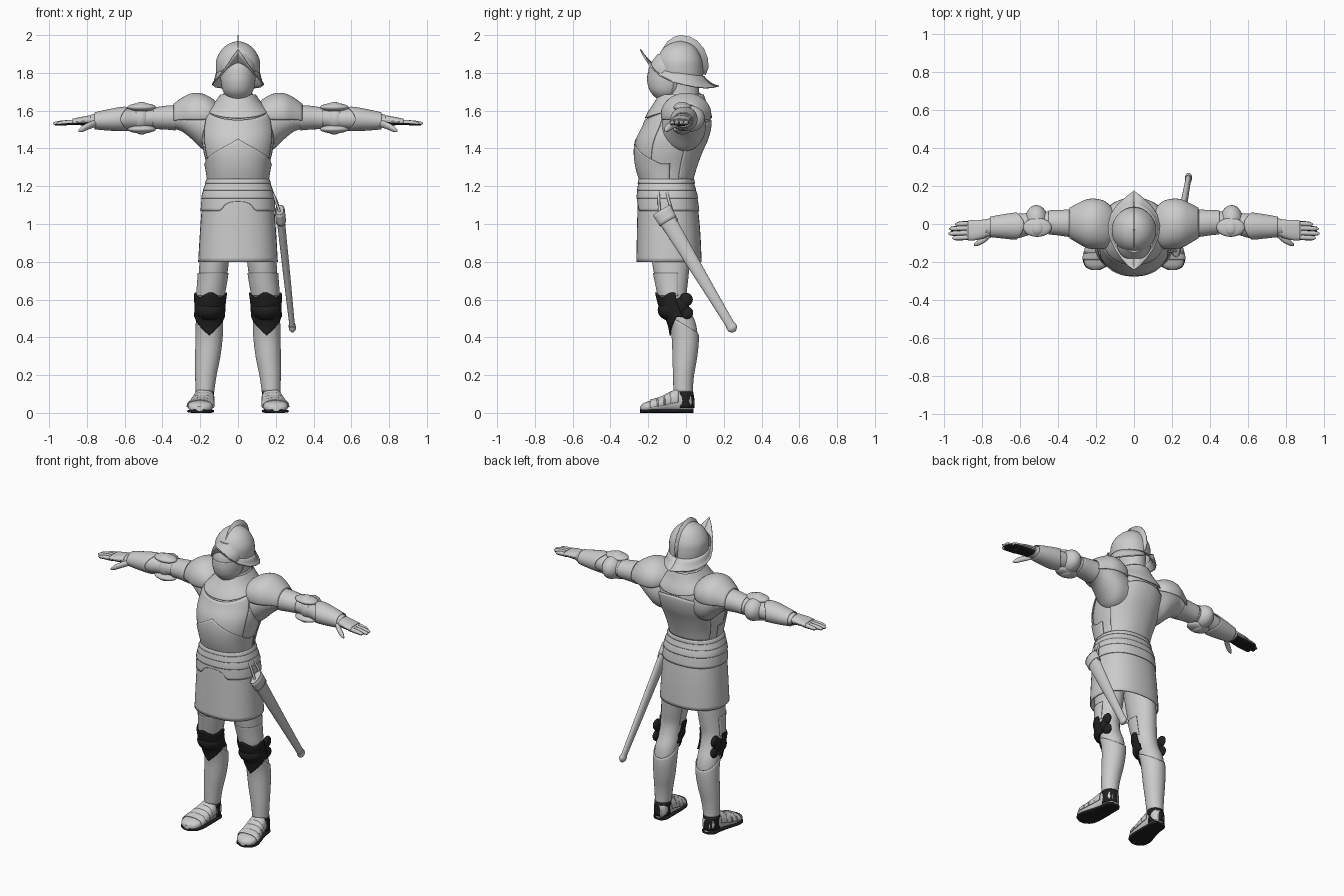
import bpy, bmesh, math
from mathutils import Vector, Matrix

DARK = bpy.data.materials.new("dark_leather")
DARK.diffuse_color = (0.015, 0.015, 0.015, 1)


def finish(name, bm, mirror=False, thick=0, mat=None):
    bmesh.ops.recalc_face_normals(bm, faces=bm.faces)
    for f in bm.faces:
        f.smooth = True
    me = bpy.data.meshes.new(name)
    bm.to_mesh(me)
    bm.free()
    me.set_sharp_from_angle(angle=math.radians(38))
    ob = bpy.data.objects.new(name, me)
    bpy.context.collection.objects.link(ob)
    if thick:
        s = ob.modifiers.new("thickness", 'SOLIDIFY')
        s.thickness, s.offset = thick, 0
    if mirror:
        ob.modifiers.new("mirror", 'MIRROR')
    if mat:
        me.materials.append(mat)
    return ob


def sample(secs, t):
    """Smooth interpolation of cross-sections (t, centre u, v, radius u, v)."""
    i = 0
    while i < len(secs) - 2 and t > secs[i + 1][0]:
        i += 1
    a, b = secs[i], secs[i + 1]
    p, n = secs[max(i - 1, 0)], secs[min(i + 2, len(secs) - 1)]
    h = b[0] - a[0]
    s = min(max((t - a[0]) / h, 0), 1)
    out = []
    for k in range(1, 5):
        m0 = (b[k] - p[k]) / (b[0] - p[0]) * h
        m1 = (n[k] - a[k]) / (n[0] - a[0]) * h
        out.append((2*s**3 - 3*s*s + 1) * a[k] + (s**3 - 2*s*s + s) * m0
                   + (3*s*s - 2*s**3) * b[k] + (s**3 - s*s) * m1)
    return out


def skin(name, secs, axis='z', lo=None, hi=None, a0=-180, a1=180, off=0, p=2,
         rows=20, cols=40, cap=False, M=None, **kw):
    """Body or plate lofted along an axis; lo/hi may vary with the angle around it."""
    lo = secs[0][0] if lo is None else lo
    hi = secs[-1][0] if hi is None else hi
    bm = bmesh.new()
    grid = []
    for j in range(cols + 1):
        a = math.radians(a0 + (a1 - a0) * j / cols)
        l = lo(a) if callable(lo) else lo
        h = hi(a) if callable(hi) else hi
        sn, cs = (math.copysign(abs(f(a)) ** (2 / p), f(a)) for f in (math.sin, math.cos))
        col = []
        for i in range(rows + 1):
            t = l + (h - l) * i / rows
            cu, cv, ru, rv = sample(secs, t)
            u, v = cu + (ru + off) * sn, (rv + off) * cs
            co = {'z': (u, cv - v, t), 'x': (t, u, cv + v), 'y': (u, t, cv + v)}[axis]
            co = Vector(co)
            col.append(bm.verts.new(M @ co if M else co))
        grid.append(col)
    for A, B in zip(grid, grid[1:]):
        for i in range(rows):
            bm.faces.new((A[i], B[i], B[i + 1], A[i + 1]))
    bmesh.ops.remove_doubles(bm, verts=bm.verts, dist=1e-5)
    if cap:
        bmesh.ops.holes_fill(bm, edges=[e for e in bm.edges if e.is_boundary], sides=0)
    return finish(name, bm, **kw)


def blob(name, c, r, **kw):
    bm = bmesh.new()
    bmesh.ops.create_uvsphere(bm, u_segments=28, v_segments=16, radius=1,
                              matrix=Matrix.Translation(c) @ Matrix.Diagonal((*r, 1)))
    return finish(name, bm, **kw)


def tube(name, pts, r, cyclic=False):
    cu = bpy.data.curves.new(name, 'CURVE')
    cu.dimensions, cu.bevel_depth, cu.bevel_resolution, cu.use_fill_caps = '3D', r, 2, True
    s = cu.splines.new('POLY')
    s.points.add(len(pts) - 1)
    for q, co in zip(s.points, pts):
        q.co = (*co, 1)
    s.use_cyclic_u = cyclic
    bpy.context.collection.objects.link(bpy.data.objects.new(name, cu))


# Torso armour: body, breastplate, pointed lower plate, backplate, collar
torso = [(1.22, 0, -.103, .15, .130), (1.30, 0, -.103, .163, .153), (1.38, 0, -.093, .182, .172),
         (1.45, 0, -.073, .192, .183), (1.52, 0, -.048, .19, .175), (1.58, 0, -.037, .172, .160),
         (1.64, 0, -.03, .115, .128), (1.69, 0, -.025, .078, .105)]
skin("torso", torso, p=2.2, rows=28, cap=True)
skin("breastplate", torso, lo=1.24, hi=lambda a: 1.55 + .05 * math.sin(a) ** 2, a0=-62, a1=62,
     off=.005, p=2.2, thick=.006)
skin("lower_breastplate", torso, lo=1.235, hi=lambda a: 1.45 - .1 * min(abs(a), 1.4) ** .8,
     a0=-95, a1=95, off=.009, p=2.2, thick=.006)
skin("backplate", torso, lo=1.235, hi=lambda a: 1.50 + .05 * math.cos(a) ** 2, a0=115, a1=245,
     off=.005, p=2.2, thick=.006)
skin("collar", torso, lo=lambda a: 1.60 - .04 * math.cos(a) ** 2, hi=1.685, off=.009, p=2.2, thick=.006)

# Skirt, waist bands and belt
skirt = [(.80, 0, -.09, .208, .17), (.95, 0, -.092, .199, .165), (1.07, 0, -.096, .190, .158),
         (1.15, 0, -.10, .181, .150), (1.20, 0, -.104, .164, .138), (1.24, 0, -.104, .148, .130)]
skin("skirt", skirt, p=2.3, thick=.006)
skin("waist_plate_low", skirt, lo=lambda a: 1.07 + .05 * max(0, 1 - (a / .4) ** 2) ** .5, hi=1.15,
     off=.006, p=2.3, cols=80, rows=6, thick=.005)
skin("waist_plate_mid", skirt, lo=1.135, hi=1.19, off=.009, p=2.3, rows=6, thick=.005)
skin("waist_plate_top", skirt, lo=1.178, hi=1.225, off=.011, p=2.3, rows=6, thick=.005)
skin("belt", skirt, lo=1.215, hi=1.238, off=.014, p=2.3, rows=3, thick=.006)

# Legs with greaves and thigh plates
leg = [(.08, .178, -.012, .042, .05), (.12, .175, -.015, .044, .046), (.20, .17, -.013, .051, .05),
       (.30, .16, -.006, .061, .06), (.40, .153, -.004, .066, .066), (.48, .151, -.018, .067, .068),
       (.55, .149, -.052, .066, .072), (.62, .146, -.07, .070, .074), (.70, .136, -.075, .074, .086),
       (.80, .126, -.08, .078, .100), (1.0, .11, -.09, .085, .11)]
skin("leg", leg, rows=40, cap=True, mirror=True)
skin("greave", leg, lo=.11, hi=lambda a: .47 + .05 * math.cos(a), off=.004, rows=24, mirror=True, thick=.004)
skin("thigh_plate", leg, lo=.62, hi=.74, a0=-110, a1=110, off=.004, mirror=True, thick=.004)

# Knee guards with side wings
skin("knee_plate", leg, lo=lambda a: .41 + .075 * min(abs(a), 1.3), hi=lambda a: .625 + .012 * math.cos(4 * a),
     a0=-100, a1=100, off=.012, mirror=True, thick=.008, mat=DARK)
blob("knee_cap", (.15, -.075, .545), (.078, .075, .06), mirror=True, mat=DARK)
for dy, dz, r in ((.0, .60, .036), (.005, .53, .033), (-.03, .565, .045)):
    blob("knee_wing", (.21, dy, dz), (.018, r, r), mirror=True, mat=DARK)

# Shoes: upper, overlapping plates, heel patch and sole
shoe = [(-.243, .203, .022, .018, .012), (-.225, .202, .028, .052, .024), (-.18, .199, .035, .066, .031),
        (-.13, .192, .043, .062, .039), (-.08, .184, .056, .054, .051), (-.03, .179, .066, .048, .060),
        (.022, .176, .063, .042, .056), (.04, .175, .055, .022, .042)]
skin("shoe", shoe, 'y', p=2.4, cap=True, mirror=True)
for k, y in enumerate((-.17, -.135, -.10, -.065)):
    skin(f"shoe_plate_{k}", shoe, 'y', lo=y - .02, hi=y + .025, a0=-95, a1=95, off=.004, p=2.4,
         rows=4, mirror=True, thick=.005)
skin("heel_patch", leg, lo=.025, hi=.112, a0=70, a1=290, off=.004, rows=5, mirror=True, thick=.004, mat=DARK)
sole = [(y, u, .009, ru + .004, .009) for y, u, v, ru, rv in shoe]
skin("sole", sole, 'y', p=4, cap=True, mirror=True, mat=DARK)

# Arms, shoulder plates, elbow guards, gauntlet cuffs
arm = [(.11, -.02, 1.505, .115, .125), (.18, -.01, 1.515, .115, .125), (.24, 0, 1.54, .098, .095),
       (.30, .003, 1.558, .075, .066), (.36, .005, 1.563, .065, .059), (.45, .008, 1.56, .058, .052),
       (.55, 0, 1.556, .058, .053), (.61, -.01, 1.556, .064, .056), (.70, -.013, 1.55, .054, .046),
       (.78, -.016, 1.545, .042, .033)]
skin("arm", arm, 'x', rows=36, cap=True, mirror=True)
shoulder = [(.11, -.01, 1.585, .085, .055), (.15, -.005, 1.58, .12, .09), (.20, 0, 1.58, .13, .110),
            (.25, .002, 1.58, .125, .108), (.30, .004, 1.575, .10, .088), (.34, .005, 1.565, .077, .068)]
skin("shoulder_plate", shoulder, 'x', a0=-105, a1=105, mirror=True, thick=.006)
skin("upper_arm_plate", arm, 'x', lo=.33, hi=.45, off=.004, mirror=True, thick=.004)
blob("elbow_cap", (.515, .02, 1.558), (.06, .08, .07), mirror=True)
for s in (1, -1):
    blob("elbow_wing", (.51, -.018, 1.56 + s * .058), (.075, .05, .022), mirror=True)
    blob("elbow_crest", (.51, -.02, 1.56 + s * .066), (.035, .038, .02), mirror=True)
skin("forearm_cuff", arm, 'x', lo=lambda a: .60 - .02 * math.cos(2 * a), hi=.76, off=.006,
     mirror=True, thick=.005)

# Hands: palm, knuckle plate, dark palm patch, fingers and thumb
palm = [(.74, -.018, 1.545, .042, .03), (.79, -.026, 1.545, .043, .023), (.84, -.032, 1.542, .048, .017),
        (.885, -.034, 1.537, .046, .012)]
skin("palm", palm, 'x', p=2.5, cap=True, mirror=True)
skin("knuckle_plate", palm, 'x', lo=.78, hi=.875, a0=-90, a1=90, off=.004, p=2.5, mirror=True, thick=.004)
skin("palm_patch", palm, 'x', lo=.78, hi=.885, a0=100, a1=260, off=.002, p=2.5, mirror=True, mat=DARK)
for y, tip in ((.003, .945), (-.021, .975), (-.046, .98), (-.07, .96)):
    finger = [(.86, y, 1.539, .012, .012), ((.86 + tip) / 2, y - .002, 1.537, .0125, .012),
              (tip - .012, y - .004, 1.533, .010, .009), (tip, y - .004, 1.532, .003, .003)]
    skin("finger", finger, 'x', rows=10, cols=14, cap=True, mirror=True)
    skin("finger_pad", finger, 'x', hi=tip - .01, a0=105, a1=255, off=.002, rows=6, cols=8, mirror=True, mat=DARK)
thumb = [(.75, -.045, 1.535, .02, .02), (.79, -.08, 1.52, .019, .019), (.825, -.10, 1.503, .015, .016),
         (.845, -.11, 1.492, .005, .005)]
skin("thumb", thumb, 'x', rows=10, cols=16, cap=True, mirror=True)

# Head and neck
skin("head", [(1.655, 0, -.10, .03, .03), (1.68, 0, -.105, .062, .066), (1.72, 0, -.1, .081, .092),
              (1.77, 0, -.097, .088, .104), (1.84, 0, -.09, .09, .102), (1.90, 0, -.08, .06, .07)],
     cap=True)
skin("face_guard", [(1.66, 0, -.10, .045, .048), (1.70, 0, -.103, .075, .083), (1.75, 0, -.098, .088, .104),
                    (1.80, 0, -.095, .090, .107)], a0=-110, a1=110, thick=.005)
skin("neck", [(1.60, 0, -.02, .085, .10), (1.70, 0, -.02, .075, .09), (1.79, 0, -.02, .08, .09)])

# Helmet: bowl, thin crest, swept brim
skin("helmet_bowl", [(1.775, 0, -.028, .112, .118), (1.82, 0, -.032, .117, .122), (1.87, 0, -.034, .114, .118),
                     (1.915, 0, -.034, .092, .098), (1.945, 0, -.032, .063, .070),
                     (1.962, 0, -.03, .03, .035), (1.968, 0, -.03, .004, .005)], rows=30)
bm = bmesh.new()
crest = [(-.145, 1.86), (-.13, 1.92), (-.10, 1.965), (-.065, 1.99), (-.03, 2.0), (.02, 1.992), (.06, 1.97),
         (.095, 1.93), (.115, 1.88), (.12, 1.83), (.105, 1.79), (.05, 1.80), (-.1, 1.82)]
bm.faces.new([bm.verts.new((0, y, z)) for y, z in crest])
finish("helmet_crest", bm, thick=.006)
outer = [(0, -.242, 1.925), (.03, -.222, 1.885), (.065, -.185, 1.83), (.10, -.135, 1.785), (.13, -.07, 1.752),
         (.137, -.01, 1.737), (.122, .05, 1.725), (.088, .10, 1.72), (.045, .14, 1.722), (0, .175, 1.73)]
inner = [(0, -.152, 1.835), (.03, -.150, 1.83), (.06, -.138, 1.82), (.09, -.11, 1.81), (.108, -.07, 1.80),
         (.115, -.025, 1.797), (.103, .025, 1.79), (.075, .06, 1.785), (.04, .083, 1.783), (0, .092, 1.783)]
bm = bmesh.new()
rings = [[bm.verts.new(Vector(i).lerp(Vector(o), k / 4) - Vector((0, 0, .012 * math.sin(math.pi * k / 4))))
          for i, o in zip(inner, outer)] for k in range(5)]
for A, B in zip(rings, rings[1:]):
    for i in range(len(A) - 1):
        bm.faces.new((A[i], A[i + 1], B[i + 1], B[i]))
finish("helmet_brim", bm, mirror=True, thick=.006)

# Scabbard hanging from the belt, with straps and ring
A, B = Vector((.222, -.125, 1.065)), Vector((.289, .25, .44))
d = (B - A).normalized()
u = (Vector((1, 0, 0)) - d * d.x).normalized()
M = Matrix.Translation(A) @ Matrix((u, d.cross(u), d)).transposed().to_4x4()
L = (B - A).length
blade = [(-.01, 0, 0, .021, .048), (.08, 0, 0, .021, .044), (.45, 0, 0, .018, .031), (L, 0, 0, .014, .023)]
skin("scabbard", blade, cap=True, M=M, cols=24)
skin("scabbard_throat", blade, lo=-.01, hi=.06, off=.004, M=M, cols=24, rows=4, thick=.004)
skin("scabbard_tip", [(L - .03, 0, 0, .018, .027), (L - .005, 0, 0, .018, .026), (L + .012, 0, 0, .006, .01)],
     cap=True, M=M, cols=24)
tube("front_strap", [(.14, -.145, 1.225), (.19, -.145, 1.15), (.225, -.14, 1.05)], .007)
tube("rear_strap", [(.155, -.115, 1.225), (.205, -.09, 1.12), (.232, -.06, 1.025)], .007)
tube("strap_ring", [(.235, -.06 + .013 * math.cos(k * math.pi / 8), 1.022 + .013 * math.sin(k * math.pi / 8))
                    for k in range(16)], .004, True)
